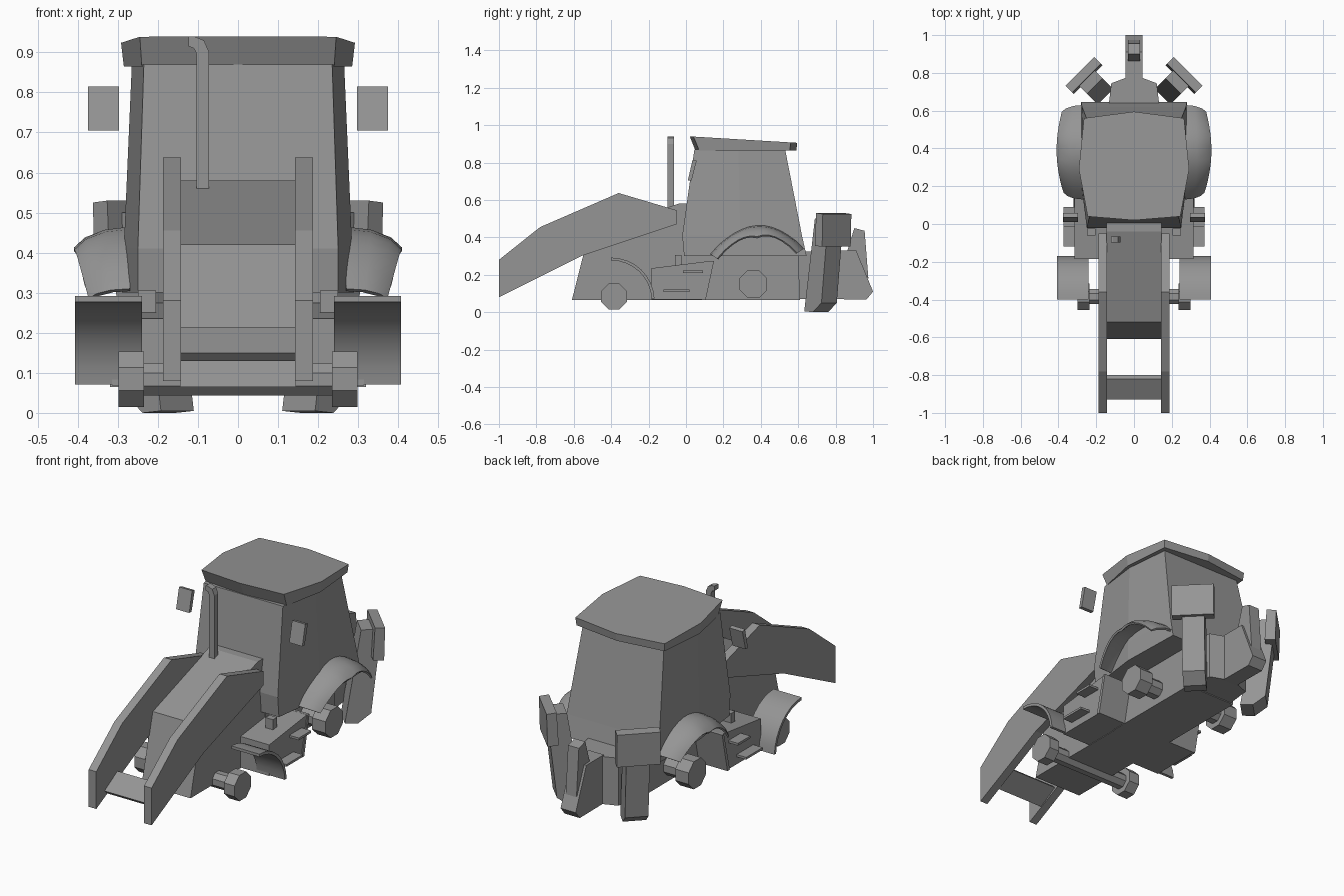
import bpy, bmesh, math
from mathutils import Vector

cube = bpy.data.objects.get("Cube")
if cube:
    bpy.data.objects.remove(cube, do_unlink=True)

grey = bpy.data.materials.new("plain grey")
grey.use_nodes = True
grey.diffuse_color = (0.3, 0.3, 0.3, 1)
grey.node_tree.nodes["Principled BSDF"].inputs["Base Color"].default_value = (0.3, 0.3, 0.3, 1)


def loft(name, rings, mirror=False, caps=True, closed=True):
    """Skin a list of matching point rings, optionally mirrored across x."""
    bm = bmesh.new()
    rows = [[bm.verts.new(p) for p in ring] for ring in rings]
    n = len(rows[0])
    for a, b in zip(rows, rows[1:]):
        for i in range(n if closed else n - 1):
            j = (i + 1) % n
            bm.faces.new((a[i], a[j], b[j], b[i]))
    if caps:
        bm.faces.new(rows[0])
        bm.faces.new(rows[-1])
    bmesh.ops.recalc_face_normals(bm, faces=bm.faces)
    mesh = bpy.data.meshes.new(name)
    bm.to_mesh(mesh)
    bm.free()
    mesh.materials.append(grey)
    obj = bpy.data.objects.new(name, mesh)
    bpy.context.collection.objects.link(obj)
    if mirror:
        mod = obj.modifiers.new("Mirror", 'MIRROR')
        mod.use_mirror_merge = False
    return obj


def side_prism(name, profile, x0, x1, mirror=False):
    """Extrude a (y, z) profile along x."""
    return loft(name, [[(x, y, z) for y, z in profile] for x in (x0, x1)], mirror)


def plan_prism(name, plan, z0, z1, mirror=False):
    """Extrude an (x, y) plan along z."""
    return loft(name, [[(x, y, z) for x, y in plan] for z in (z0, z1)], mirror)


def octagon(y, z, r):
    return [(y + r * math.cos(math.pi / 8 + i * math.pi / 4),
             z + r * math.sin(math.pi / 8 + i * math.pi / 4)) for i in range(8)]


def both_sides(half):
    """Complete a half plan, listed front to back, with its mirror image."""
    return half + [(-x, y) for x, y in reversed(half) if x > 0]


# Hood and chassis
side_prism("hood", [(-0.61, 0.065), (-0.52, 0.42), (-0.04, 0.58), (0.02, 0.58), (0.02, 0.065)], -0.145, 0.145)
side_prism("rear_chassis", [(0.02, 0.065), (0.02, 0.31), (0.6, 0.31), (0.61, 0.065)], -0.15, 0.15)

# Cab, widest at the middle of each side
cab_rings = [(0.30, 0.25, -0.01, 0.29, 0.30, 0.28, 0.645),
             (0.41, 0.25, -0.02, 0.285, 0.29, 0.275, 0.62),
             (0.87, 0.235, 0.045, 0.265, 0.28, 0.24, 0.53)]
loft("cab", [[(x, y, z) for x, y in both_sides([(fx, fy), (mx, my), (rx, ry)])]
             for z, fx, fy, mx, my, rx, ry in cab_rings])

# Roof with a sloping top and undercut front
roof_top = both_sides([(0, 0.02), (0.245, 0.04), (0.292, 0.29), (0.265, 0.56), (0, 0.595)])
roof_low = both_sides([(0, 0.05), (0.24, 0.07), (0.285, 0.29), (0.262, 0.555), (0, 0.59)])
loft("roof", [[(x, y, 0.865) for x, y in roof_low],
              [(x, y, 0.94 - 0.06 * (y - 0.02)) for x, y in roof_top]])

# Mirrors
side_prism("wing_mirror", [(0.01, 0.705), (0.03, 0.705), (0.057, 0.81), (0.035, 0.815)], 0.297, 0.375, True)

# Exhaust stack with a bent tip
pipe = [(-0.103, 0.555), (-0.072, 0.555), (-0.072, 0.90), (-0.085, 0.93), (-0.11, 0.94),
        (-0.123, 0.94), (-0.123, 0.915), (-0.11, 0.91), (-0.103, 0.895)]
loft("exhaust", [[(x, y, z) for x, z in pipe] for y in (-0.098, -0.065)])

# Loader arms and cross plate
side_prism("loader_arm", [(-1, 0.28), (-0.78, 0.455), (-0.36, 0.637), (-0.05, 0.545),
                          (-0.05, 0.47), (-0.56, 0.30), (-1, 0.08)], 0.142, 0.187, True)
side_prism("arm_cross_plate", [(-0.93, 0.15), (-0.82, 0.215), (-0.80, 0.195), (-0.91, 0.13)], -0.145, 0.145)

# Hubs and axles
side_prism("front_axle", octagon(-0.385, 0.083, 0.043), -0.24, 0.24)
side_prism("front_hub", octagon(-0.385, 0.084, 0.075), 0.235, 0.298, True)
side_prism("rear_axle", octagon(0.36, 0.15, 0.05), -0.26, 0.26)
side_prism("rear_hub", octagon(0.36, 0.15, 0.08), 0.24, 0.32, True)

# Front mudguards: a quarter arc with thickness
def arc(r, steps=8):
    return [(-0.40 + r * math.sin(t), 0.06 + r * math.cos(t))
            for t in (i / steps * math.radians(87) for i in range(steps + 1))]

side_prism("front_mudguard", arc(0.232) + arc(0.217)[::-1], 0.24, 0.407, True)

# Rear fenders: a drooping section swept along an arch
section = [(0.0, 0.0), (0.45, -0.008), (0.8, -0.03), (1.0, -0.06),
           (0.95, -0.07), (0.75, -0.045), (0.4, -0.022), (0.0, -0.015)]
rings = []
for i in range(13):
    t = i / 12
    y = 0.13 + 0.5 * t
    top = 0.31 + 0.03 * t + 0.14 * math.sin(math.pi * t) ** 0.85
    reach = 0.085 + 0.055 * math.sin(math.pi * (0.05 + 0.85 * t)) ** 0.6
    tilt = math.cos(math.pi * t)
    rings.append([(0.27 + u * reach, y - d * tilt * 0.6, top + d * (1 - 0.6 * abs(tilt)))
                  for u, d in section])
fender = loft("rear_fender", rings, True)

# Step boxes, foot plates and filler blocks
side_prism("step_box", [(-0.185, 0.068), (-0.185, 0.235), (0.14, 0.275), (0.09, 0.068)], 0.14, 0.315, True)
side_prism("step_box_rear_edge", [(0.085, 0.065), (0.135, 0.275), (0.15, 0.275), (0.105, 0.065)], 0.14, 0.32, True)
for name, y0, y1, z in (("upper_step", -0.015, 0.09, 0.21), ("lower_step", -0.12, 0.02, 0.108)):
    side_prism(name, [(y0, z), (y0, z + 0.012), (y1, z + 0.012), (y1, z)], 0.31, 0.372, True)
side_prism("filler_block", [(-0.06, 0.245), (-0.06, 0.305), (-0.025, 0.305), (-0.025, 0.245)], 0.205, 0.25, True)

# Stabilisers, turned 45 degrees at the rear corners
OUT = Vector((1, 1, 0)).normalized()
ACROSS = Vector((1, -1, 0)).normalized()
BASE = Vector((0.268, 0.79, 0))


def stabiliser_part(name, profile, half_width):
    """Extrude an (outward, z) profile across the diagonal."""
    loft(name, [[BASE + OUT * r + ACROSS * w + Vector((0, 0, z)) for r, z in profile]
                for w in (-half_width, half_width)], True)


stabiliser_part("stabiliser_head", [(-0.035, 0.355), (-0.025, 0.53), (0.025, 0.525), (0.02, 0.35)], 0.108)
stabiliser_part("stabiliser_leg", [(-0.025, 0.5), (-0.085, 0.5), (-0.165, 0.005), (-0.10, 0.0),
                                   (-0.035, 0.05), (0.0, 0.36)], 0.058)

# Rear digger mount and swing post
plan_prism("digger_mount", both_sides([(0.14, 0.58), (0.12, 0.745), (0, 0.79)]), 0.07, 0.325)
side_prism("swing_post", [(0.76, 0.07), (0.76, 0.33), (0.91, 0.33), (1.0, 0.11), (0.965, 0.068)], -0.045, 0.045)
upper = [(0.86, 0.32), (0.90, 0.45), (0.955, 0.435), (0.975, 0.18)]
side_prism("swing_post_top", upper, -0.032, 0.032)

# Smooth shading on the curved guards only
bpy.ops.object.select_all(action='DESELECT')
for name in ("rear_fender", "front_mudguard"):
    bpy.data.objects[name].select_set(True)
bpy.context.view_layer.objects.active = fender
bpy.ops.object.shade_smooth_by_angle(angle=math.radians(35))
